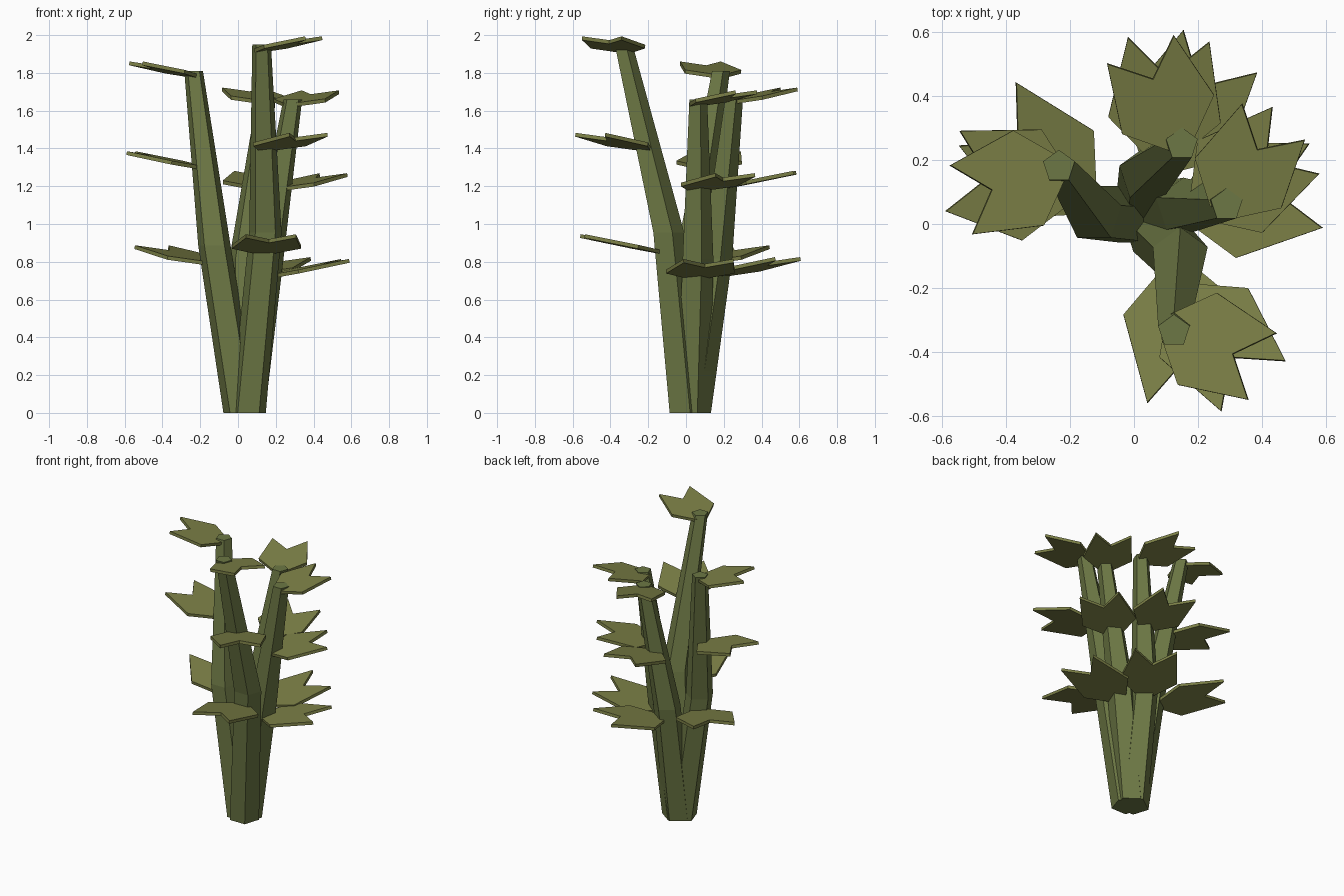
import bpy, bmesh, math
from mathutils import Matrix, Vector

if "Cube" in bpy.data.objects:
    bpy.data.objects.remove(bpy.data.objects["Cube"])


def material(name, rgb):
    m = bpy.data.materials.new(name)
    m.diffuse_color = (*rgb, 1)
    m.use_nodes = True
    m.node_tree.nodes["Principled BSDF"].inputs["Base Color"].default_value = m.diffuse_color
    return m


STALK = material("stalk_green", (0.15, 0.185, 0.058))
LEAF = material("leaf_olive", (0.20, 0.215, 0.062))


def finish(bm, name, mat):
    bmesh.ops.recalc_face_normals(bm, faces=bm.faces)
    me = bpy.data.meshes.new(name)
    bm.to_mesh(me)
    bm.free()
    me.materials.append(mat)
    ob = bpy.data.objects.new(name, me)
    bpy.context.collection.objects.link(ob)


# Five-sided stalk lofted through (x, y, z, radius) rings
def stalk(name, rings):
    bm = bmesh.new()
    loops = []
    for x, y, z, r in rings:
        loops.append([bm.verts.new((x + r * math.cos(a), y + r * math.sin(a), z))
                      for a in (math.pi / 2 + k * math.tau / 5 for k in range(5))])
    for lo, hi in zip(loops, loops[1:]):
        for k in range(5):
            j = (k + 1) % 5
            bm.faces.new((lo[k], lo[j], hi[j], hi[k]))
    bm.faces.new(loops[0])
    bm.faces.new(loops[-1])
    finish(bm, name, STALK)


# Two-tipped leaf plate: x runs outward, tilted up, turned about z
OUTLINE = [(-0.025, 0.04), (-0.025, -0.04), (0.08, -0.153), (0.3, -0.111),
           (0.2, 0), (0.3, 0.111), (0.08, 0.153)]


def leaf(name, pos, angle, length, width, offset):
    bm = bmesh.new()
    t = 0.01
    pts = [(x * length + offset, y * width) for x, y in OUTLINE]
    top = [bm.verts.new((x, y, t)) for x, y in pts]
    low = [bm.verts.new((x, y, -t)) for x, y in pts]
    bm.faces.new(top)
    bm.faces.new(low[::-1])
    for k in range(len(top)):
        j = (k + 1) % len(top)
        bm.faces.new((top[j], top[k], low[k], low[j]))
    bm.transform(Matrix.Translation(pos)
                 @ Matrix.Rotation(math.radians(angle), 4, 'Z')
                 @ Matrix.Rotation(math.radians(-11.5), 4, 'Y'))
    finish(bm, name, LEAF)


# base xy, knee xy, top xy, height, leaf angles and outward shifts from low to high
PLANTS = {
    "front": ((0.055, -0.008), (0.145, -0.10), (0.125, -0.335), 1.95,
              (-85, -52, -23), (0.08, 0.045, 0.0)),
    "left": ((0.015, 0.02), (-0.125, 0.03), (-0.235, 0.18), 1.81,
             (138, 170, 198), (0.09, 0.06, 0.025)),
    "back": ((0.035, 0.035), (0.04, 0.155), (0.15, 0.25), 1.67,
             (60, 87, 113), (0.08, 0.04, 0.025)),
    "right": ((0.05, 0.03), (0.155, 0.055), (0.29, 0.06), 1.66,
              (9, 35, 60), (0.05, 0.015, 0.0)),
}

# height fraction, leaf length and width for the three tiers
TIERS = ((0.432, 1.3, 1.2), (0.715, 1.16, 1.15), (0.986, 1.02, 1.02))

for name, (b, k, t, h, angles, shifts) in PLANTS.items():
    knee = 0.49 * h
    stalk(name + "_stalk", [(*b, 0, 0.097), (*k, knee, 0.09), (*t, h, 0.052)])
    P = [Vector((*b, 0)), Vector((*k, knee)), Vector((*t, h))]
    for i, (f, length, width) in enumerate(TIERS):
        z = f * h
        p = P[0].lerp(P[1], z / knee) if z < knee else P[1].lerp(P[2], (z - knee) / (h - knee))
        leaf(f"{name}_leaf_{i + 1}", p, angles[i], length, width, shifts[i])
